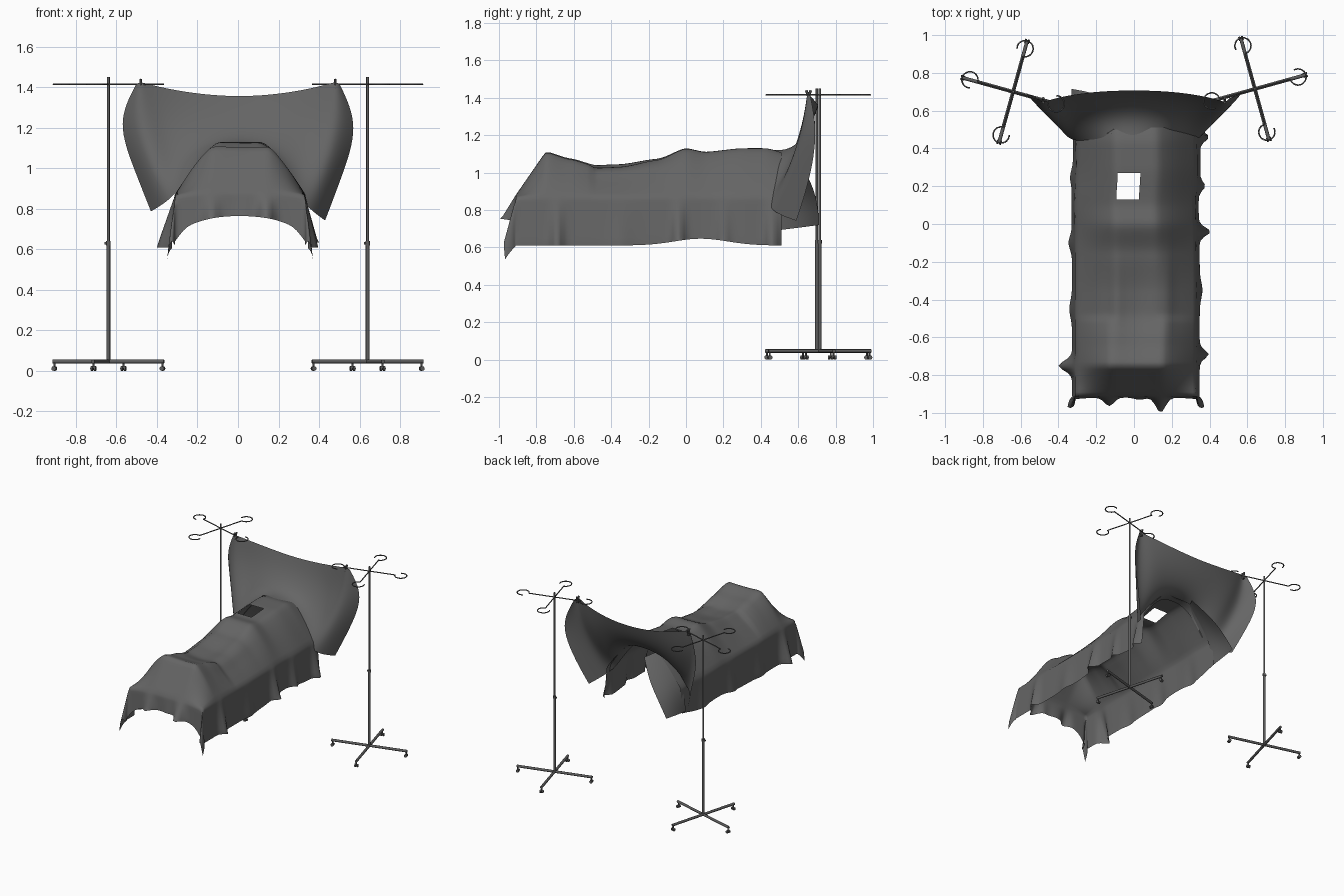
import bpy, bmesh, math
from math import cos, sin, pi, exp, hypot, radians
from mathutils import Vector

cube = bpy.data.objects.get("Cube")
if cube:
    bpy.data.objects.remove(cube, do_unlink=True)


def material(name, value):
    m = bpy.data.materials.new(name)
    m.use_nodes = True
    m.diffuse_color = (value, value, value, 1)
    m.node_tree.nodes["Principled BSDF"].inputs["Base Color"].default_value = (value, value, value, 1)
    return m


CLOTH = material("grey_cloth", 0.13)
METAL = material("dark_metal", 0.11)


def finish(bm, name, mat, angle=180):
    me = bpy.data.meshes.new(name)
    bm.to_mesh(me)
    bm.free()
    ob = bpy.data.objects.new(name, me)
    bpy.context.collection.objects.link(ob)
    me.materials.append(mat)
    bpy.ops.object.select_all(action='DESELECT')
    ob.select_set(True)
    bpy.context.view_layer.objects.active = ob
    bpy.ops.object.shade_smooth_by_angle(angle=radians(angle))
    return ob


def subdivide(ob, levels):
    mod = ob.modifiers.new("smooth", 'SUBSURF')
    mod.levels = mod.render_levels = levels
    mod.boundary_smooth = 'PRESERVE_CORNERS'


def grid(bm, rows):
    """Join rows of points into a sheet; return its quads with their row and column."""
    vs = [[bm.verts.new(p) for p in row] for row in rows]
    return [(bm.faces.new((a[i], a[i + 1], b[i + 1], b[i])), j, i)
            for j, (a, b) in enumerate(zip(vs, vs[1:])) for i in range(len(a) - 1)]


def bump(v, centre, width):
    return exp(-((v - centre) / width) ** 2)


# ---- body drape: a sheet over a lying figure, falling off three edges ----
HALF, FOOT, HEAD, EDGE = 0.32, -0.91, 0.5, 0.87
RIDGE = [(-0.91, .88), (-0.75, 1.11), (-0.62, 1.07), (-0.48, 1.03), (-0.35, 1.035),
         (-0.15, 1.07), (0, 1.13), (0.1, 1.11), (0.3, 1.13), (0.43, 1.13), (0.6, 1.08)]


def ridge(y):
    for (a, p), (b, q) in zip(RIDGE, RIDGE[1:]):
        if y <= b:
            k = (y - a) / (b - a)
            if y > -0.75:
                k = 0.5 * k + 0.5 * k * k * (3 - 2 * k)
            return p + (q - p) * k
    return RIDGE[-1][1]


def top_height(x, y):
    side = min(1, (HALF - abs(x)) / (0.18 if y < -0.5 else 0.21))
    soft = 0.6 * side + 0.4 * sin(side * pi / 2)
    z = EDGE + (ridge(y) - EDGE) * soft
    if y < -0.75:
        z = min(z, EDGE + 0.24 * (HALF - abs(x)) / 0.17)
    # soft lengthwise wrinkles over the legs
    legs = bump(y, -0.4, 0.28) * side
    return z + legs * (0.012 * bump(x, -0.1, 0.03) + 0.018 * bump(x, 0.17, 0.03) - 0.012 * bump(x, 0.03, 0.07))


SIDE_FOLDS = {-1: [(-0.75, .06, .035), (-0.45, .012, .06), (-0.1, .015, .05), (0.25, .012, .05)],
              1: [(-0.69, .04, .03), (-0.35, .012, .06), (-0.04, .05, .03), (0.2, .025, .03), (0.46, .04, .03)]}
FOOT_FOLDS = [(-0.14, .07, .035), (0.13, .125, .035), (0.02, .02, .04)]


def drape(s, t):
    sg = 1 if s > 0 else -1
    ax = max(abs(s) - HALF, 0) * (1 - 0.14 * bump(t, 0.08, 0.2))
    if sg < 0:
        ax *= 1 - 0.28 * bump(t, 0.55, 0.2)
    ay = max(FOOT - t, 0) * (0.72 + 0.4 * min(1, abs(s) / HALF) ** 2 + 0.4 * bump(abs(s), 0.35, 0.06))
    x, y = max(-HALF, min(HALF, s)), max(FOOT, t)
    z = top_height(x, y)
    r = hypot(ax, ay)
    if r > 0:
        c, d = ax / r, ay / r
        k = min(r / 0.2, 1.2)
        out = 0.015 * k + 0.28 * r * c * d * 2
        out += c * c * k * sum(a * bump(y, p, w) for p, a, w in SIDE_FOLDS[sg])
        out += d * d * k * sum(a * bump(x, p, w) for p, a, w in FOOT_FOLDS)
        x += sg * c * out * (0.5 if d > 0 else 1)
        y -= d * out
        z -= r * (1 + 0.12 * c * d)
    return x + 0.01 + 0.07 * (y - 0.2) * bump(y, 0.2, 0.15), y, z


STEP = 0.02
bm = bmesh.new()
cols = [i * STEP for i in range(-29, 30)]
lines = [HEAD + 0.01 - j * STEP for j in range(80)]
quads = grid(bm, [[drape(s, t) for s in cols] for t in lines])
# window cut in the chest
hole = [f for f, j, i in quads
        if 0.13 < lines[j] - STEP / 2 < 0.27 and -0.1 < cols[i] + STEP / 2 < 0.02]
bmesh.ops.delete(bm, geom=hole, context='FACES')
bmesh.ops.smooth_vert(bm, verts=[v for v in bm.verts if not v.is_boundary], factor=0.5,
                      use_axis_x=True, use_axis_y=True, use_axis_z=True)
finish(bm, "body_drape", CLOTH)

# ---- screen drape: hung from two clips, half of the cage is mirrored ----
HALF_CAGE = [
    [(0, .71, 1.35), (0, .67, 1.24), (0, .57, 1.13), (0, .43, 1.135)],
    [(.24, .70, 1.37), (.24, .655, 1.23), (.19, .56, 1.08), (.15, .44, 1.095)],
    [(.43, .665, 1.41), (.38, .645, 1.2), (.32, .54, .98), (.28, .44, .89)],
    [(.485, .64, 1.43), (.5, .60, 1.25), (.43, .51, .98), (.36, .445, .81)],
    [(.505, .665, 1.41), (.60, .705, 1.22), (.51, .66, .97), (.43, .59, .765)]]


def skew(p, sg):
    x, y, z = p
    return sg * x, y, z - 0.08 * sg * x * (1.42 - z)


bm = bmesh.new()
grid(bm, [[skew(p, -1) for p in c] for c in HALF_CAGE[:0:-1]] + [[skew(p, 1) for p in c] for c in HALF_CAGE])
subdivide(finish(bm, "screen_drape", CLOTH), 3)

# ---- longer end of the body drape on its right side ----
bm = bmesh.new()
grid(bm, [[(-.335, .48, .69), (-.335, .6, .705), (-.33, .715, .72)],
          [(-.315, .48, .86), (-.29, .6, .86), (-.24, .70, .85)],
          [(-.22, .48, 1.0), (-.19, .57, .98), (-.15, .67, .95)],
          [(-.12, .48, 1.11), (-.09, .53, 1.1), (-.05, .59, 1.08)]])
subdivide(finish(bm, "drape_end", CLOTH), 2)


# ---- stands ----
def rod(bm, a, b, radius, sides=12):
    a, b = Vector(a), Vector(b)
    turn = (b - a).to_track_quat('Z', 'Y').to_matrix().to_4x4()
    turn.translation = (a + b) / 2
    bmesh.ops.create_cone(bm, cap_ends=True, segments=sides, radius1=radius, radius2=radius,
                          depth=(b - a).length, matrix=turn)


def stand(side, cx, cy):
    def at(angle, dist, z, off=0):
        return (cx + cos(angle) * dist - sin(angle) * off, cy + sin(angle) * dist + cos(angle) * off, z)

    angles = [(radians(15.5) if cx > 0 else radians(164.5)) + k * pi / 2 for k in range(4)]
    # pole with height lock
    bm = bmesh.new()
    rod(bm, (cx, cy, .04), (cx, cy, .63), .0095)
    rod(bm, (cx, cy, .62), (cx, cy, 1.45), .007)
    rod(bm, (cx, cy, .62), (cx, cy, .64), .011)
    rod(bm, (cx, cy, .63), (cx - .018, cy, .63), .006)
    finish(bm, side + "_pole", METAL, 40)
    # crossed feet with casters
    bm = bmesh.new()
    for a in angles:
        rod(bm, (cx, cy, .046), at(a, .285, .046), .0095)
        rod(bm, at(a, .277, .045), at(a, .277, .015), .005)
        for off in (-.008, .008):
            rod(bm, at(a, .277, .0115, off - .005), at(a, .277, .0115, off + .005), .0115)
    finish(bm, side + "_base", METAL, 40)
    # top arms ending in open hooks
    bm = bmesh.new()
    for a in angles:
        rod(bm, (cx, cy, 1.415), at(a, .195, 1.415), .004, 8)
        arc = [pi + radians(285) * i / 18 for i in range(19)]
        ring = [at(a, .237 + .043 * cos(q), 1.415, .043 * sin(q)) for q in arc]
        for p, q in zip(ring, ring[1:]):
            rod(bm, p, q, .004, 8)
    finish(bm, side + "_hooks", METAL, 60)
    # spring clip holding the screen
    bm = bmesh.new()
    inner = .48 if cx > 0 else -.48
    for lean in (-.012, .012):
        rod(bm, (inner, .655 + lean, 1.44), (inner, .655 - lean * .4, 1.39), .007, 6)
    finish(bm, side + "_clip", METAL, 40)


stand("right", -0.64, 0.70)
stand("left", 0.64, 0.715)
